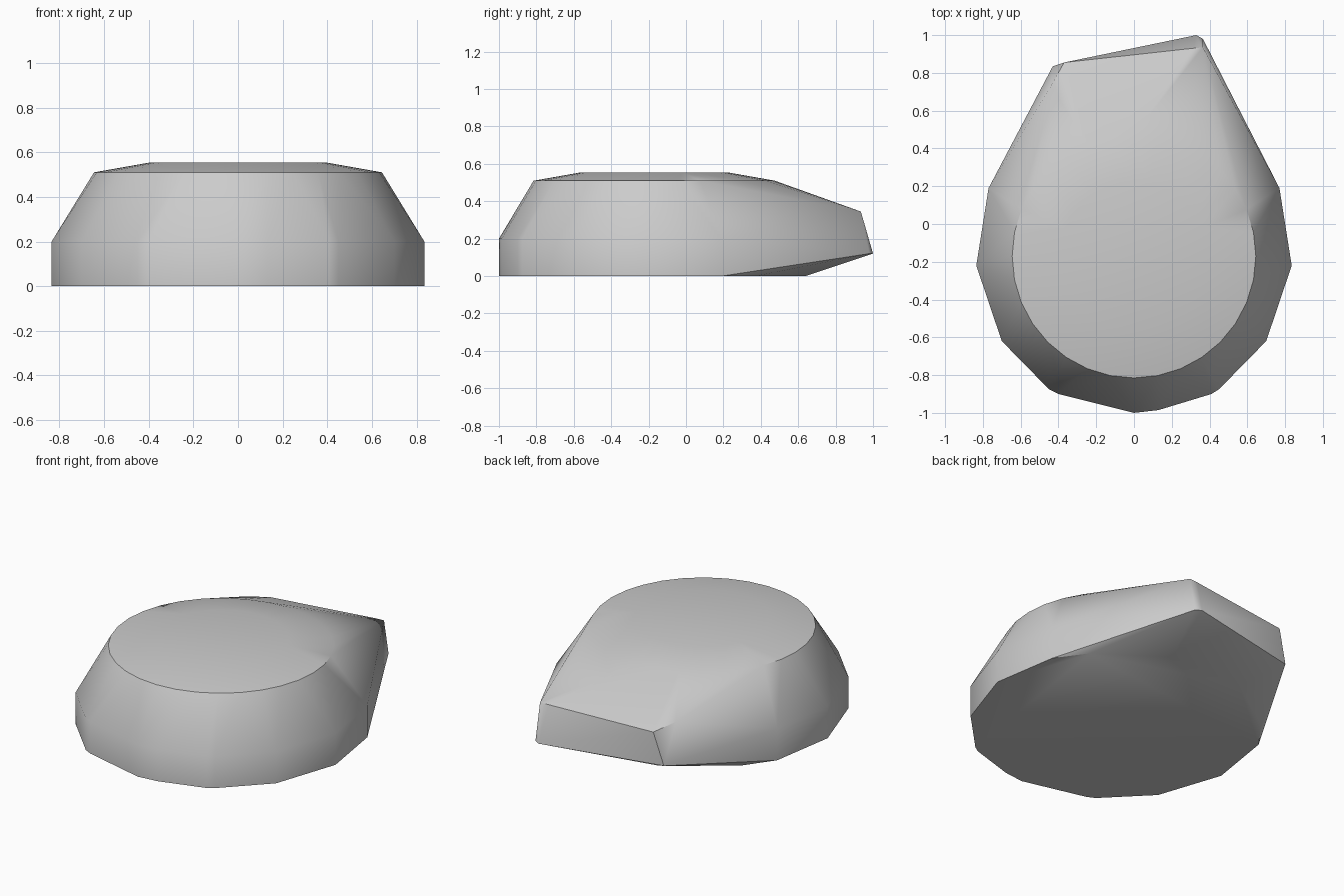
import bpy
import bmesh
from math import cos, sin, tau, radians

cube = bpy.data.objects.get("Cube")
if cube:
    bpy.data.objects.remove(cube, do_unlink=True)


def ring(radius, z, count=32, y=-0.17):
    return [(radius * cos(tau * i / count), y + radius * sin(tau * i / count), z)
            for i in range(count)]


def mirrored(half):
    return half + [(-x, y) for x, y in half]


# Faceted footprint of the stone, with a vertical lower wall
wall = mirrored([(0.45, -0.875), (0.70, -0.62), (0.835, -0.22), (0.77, 0.19)])
wall += [(0, -1), (0.13, -0.985), (0.41, -0.90), (-0.40, -0.90)]
points = [(x, y, z) for x, y in wall for z in (0, 0.2)]

# Rear of the flat underside
points += [(x, y, 0) for x, y in mirrored([(0.64, 0.37), (0.25, 0.64)])]

# Rounded crown: rim and slightly raised top
points += ring(0.645, 0.51) + ring(0.39, 0.555)

# Lopsided snout at the back
points += [(0.33, 1.0, 0.12), (0.365, 0.98, 0.12),
           (0.365, 0.935, 0.345), (0.31, 0.93, 0.345),
           (-0.43, 0.835, 0.12), (-0.37, 0.855, 0.325), (-0.44, 0.73, 0.36)]

# Wrap everything in one convex skin
bm = bmesh.new()
for p in points:
    bm.verts.new(p)
hull = bmesh.ops.convex_hull(bm, input=bm.verts)
loose = [v for v in bm.verts if not v.link_faces]
bmesh.ops.delete(bm, geom=loose, context='VERTS')
bmesh.ops.dissolve_limit(bm, angle_limit=radians(0.5),
                         verts=bm.verts, edges=bm.edges)
bmesh.ops.recalc_face_normals(bm, faces=bm.faces)
mesh = bpy.data.meshes.new("stone")
bm.to_mesh(mesh)
bm.free()

stone = bpy.data.objects.new("stone", mesh)
bpy.context.collection.objects.link(stone)

# Plain grey surface
grey = bpy.data.materials.new("stone_grey")
grey.use_nodes = True
colour = (0.6, 0.6, 0.6, 1)
grey.diffuse_color = colour
grey.node_tree.nodes["Principled BSDF"].inputs["Base Color"].default_value = colour
mesh.materials.append(grey)

# Soft facets, crisp rim and base
bpy.ops.object.select_all(action='DESELECT')
stone.select_set(True)
bpy.context.view_layer.objects.active = stone
bpy.ops.object.shade_smooth_by_angle(angle=radians(40))
